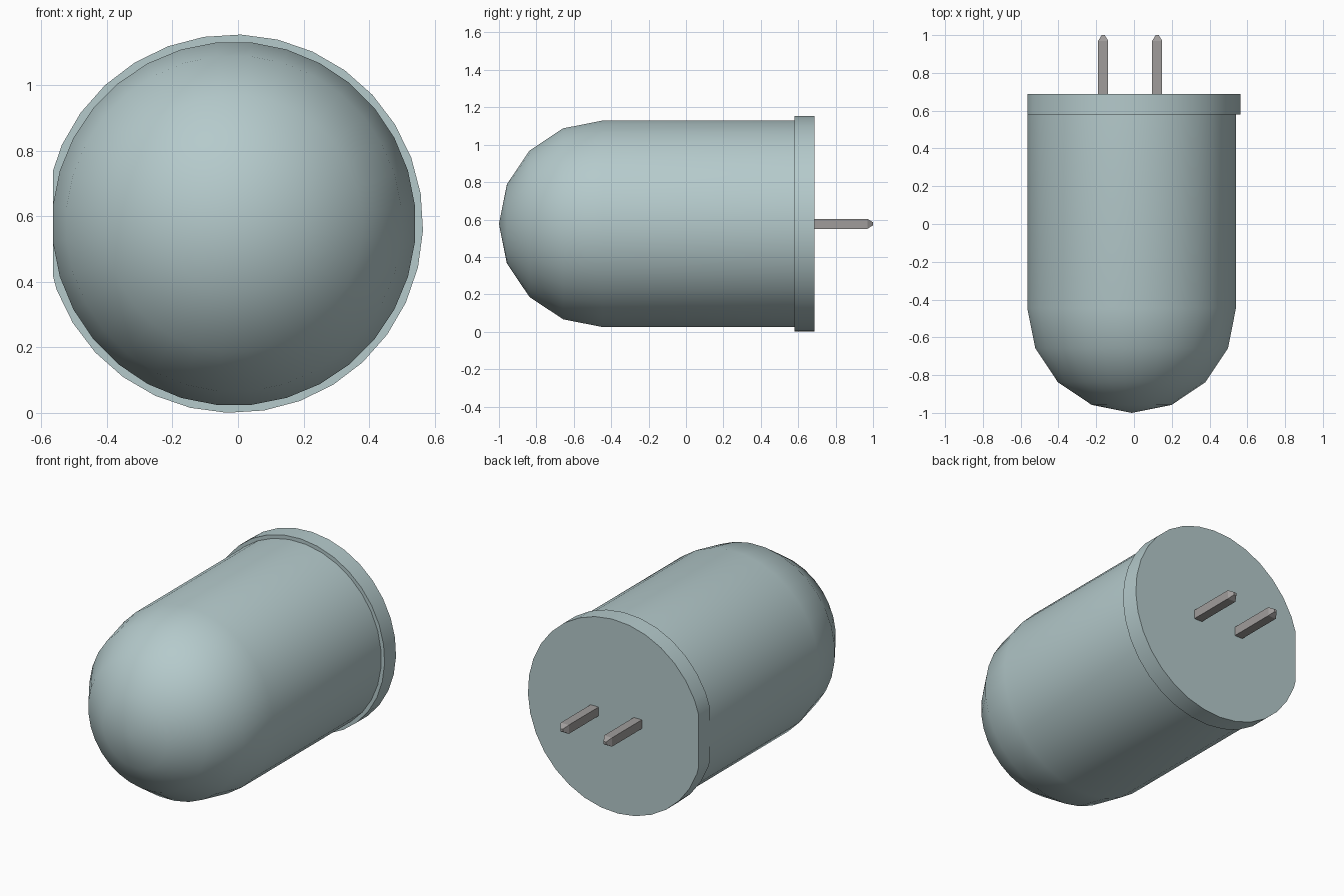
import bpy, bmesh
from math import sin, cos, pi, radians
from mathutils import Matrix, Vector

if "Cube" in bpy.data.objects:
    bpy.data.objects.remove(bpy.data.objects["Cube"], do_unlink=True)

AXIS_X, AXIS_Z = -0.0125, 0.577   # long axis of the lamp
SIDES = 32
FLANGE_FRONT, FLANGE_BACK = 0.58, 0.688


def material(name, color):
    mat = bpy.data.materials.new(name)
    mat.use_nodes = True
    mat.diffuse_color = (*color, 1)
    mat.node_tree.nodes["Principled BSDF"].inputs["Base Color"].default_value = (*color, 1)
    return mat


def finish(bm, name, mat, smooth=False):
    bmesh.ops.recalc_face_normals(bm, faces=bm.faces)
    mesh = bpy.data.meshes.new(name)
    bm.to_mesh(mesh)
    bm.free()
    mesh.materials.append(mat)
    obj = bpy.data.objects.new(name, mesh)
    bpy.context.collection.objects.link(obj)
    if smooth:
        bpy.ops.object.select_all(action='DESELECT')
        obj.select_set(True)
        bpy.context.view_layer.objects.active = obj
        bpy.ops.object.shade_smooth_by_angle(angle=radians(35))
    return obj


def lathe(profile, phase):
    """Revolve (radius, y) points around the long axis."""
    bm = bmesh.new()
    center = Vector((AXIS_X, 0, AXIS_Z))
    verts = [bm.verts.new(center + Vector((r * cos(phase), y, r * sin(phase))))
             for r, y in profile]
    edges = [bm.edges.new(pair) for pair in zip(verts, verts[1:])]
    bmesh.ops.spin(bm, geom=verts + edges, cent=center, axis=(0, 1, 0),
                   angle=2 * pi, steps=SIDES)
    bmesh.ops.remove_doubles(bm, verts=bm.verts, dist=0.0005)
    return bm


glass = material("pale blue grey", (0.46, 0.59, 0.60))
metal = material("metal grey", (0.35, 0.335, 0.33))

# Domed lens: straight barrel ending in a half sphere
R = 0.555
dome = [(R * cos(i * pi / 8), -0.445 - R * sin(i * pi / 8)) for i in range(5)]
finish(lathe([(0, FLANGE_FRONT), (R, FLANGE_FRONT)] + dome, pi / SIDES),
       "lens_body", glass, True)

# Rim with one flat side
R = 0.577
bm = lathe([(0, FLANGE_FRONT), (R, FLANGE_FRONT), (R, FLANGE_BACK), (0, FLANGE_BACK)],
           radians(-2.1))
bmesh.ops.bisect_plane(bm, geom=bm.verts[:] + bm.edges[:] + bm.faces[:],
                       plane_co=(-0.5645, 0, 0), plane_no=(-1, 0, 0), clear_outer=True)
bmesh.ops.holes_fill(bm, edges=[e for e in bm.edges if e.is_boundary], sides=0)
finish(bm, "base_rim", glass, True)

# Square pins with tapered tips
for name, x in (("right_pin", -0.163), ("left_pin", 0.123)):
    bm = bmesh.new()
    bmesh.ops.create_cube(bm, size=1, matrix=Matrix.Translation((x, 0.828, AXIS_Z))
                          @ Matrix.Diagonal((0.053, 0.284, 0.053, 1)))
    end = max(bm.faces, key=lambda f: f.calc_center_median().y)
    tip = bmesh.ops.extrude_discrete_faces(bm, faces=[end])["faces"][0]
    for v in tip.verts:
        v.co = Vector((x + (v.co.x - x) * 0.3, 1.0, AXIS_Z + (v.co.z - AXIS_Z) * 0.3))
    finish(bm, name, metal)
